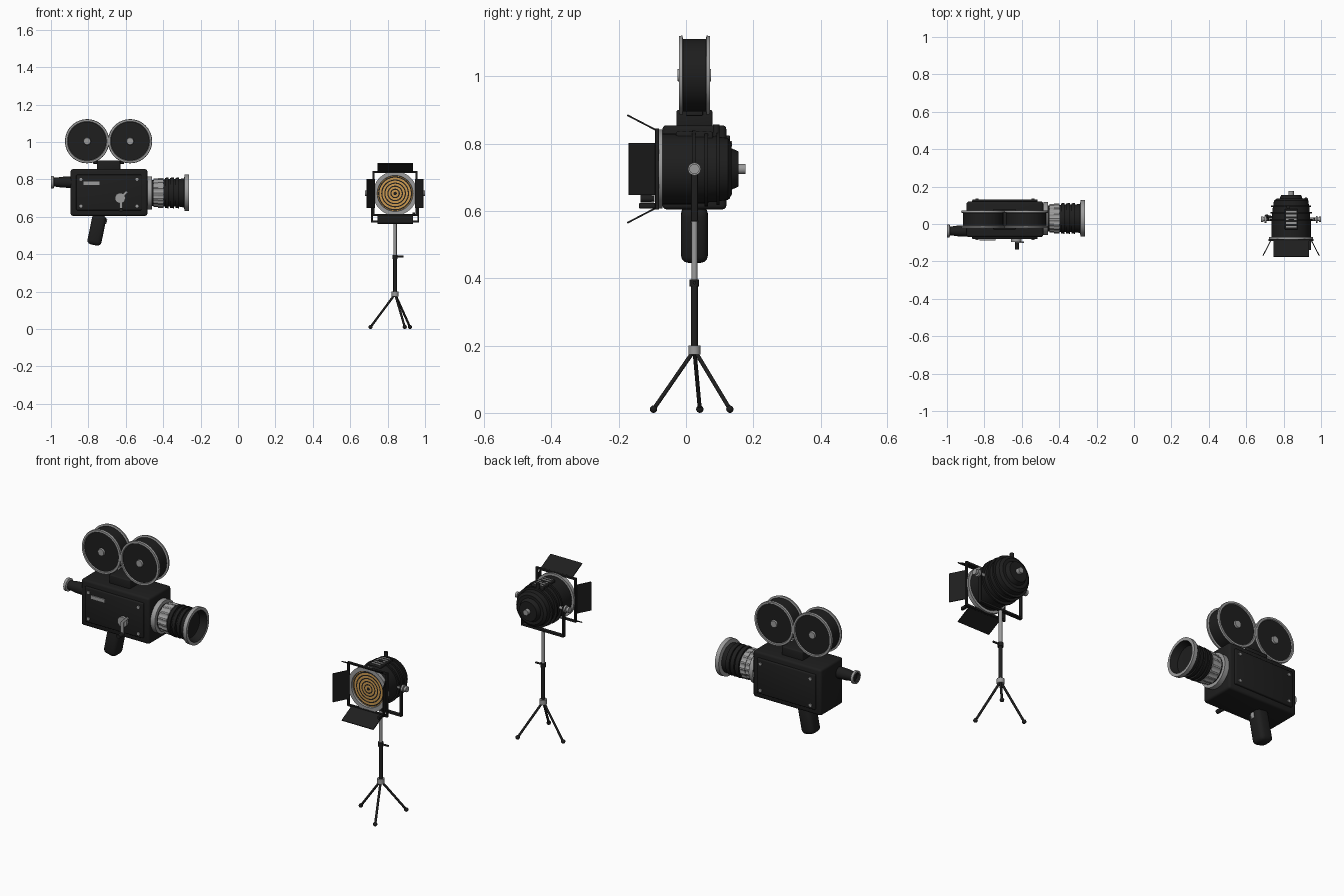
import bpy, bmesh, math
from mathutils import Vector, Matrix

if "Cube" in bpy.data.objects:
    bpy.data.objects.remove(bpy.data.objects["Cube"])


def material(name, rgb):
    m = bpy.data.materials.new(name)
    m.use_nodes = True
    m.diffuse_color = (*rgb, 1)
    m.node_tree.nodes["Principled BSDF"].inputs["Base Color"].default_value = (*rgb, 1)
    return m


BLACK = material("matte black", (0.013, 0.013, 0.013))
SILVER = material("silver metal", (0.33, 0.33, 0.33))
GOLD = material("warm lamp glass", (0.60, 0.32, 0.08))
parts = []


def finish(name, bm, mats):
    bmesh.ops.recalc_face_normals(bm, faces=bm.faces)
    mesh = bpy.data.meshes.new(name)
    bm.to_mesh(mesh)
    bm.free()
    for m in mats:
        mesh.materials.append(m)
    ob = bpy.data.objects.new(name, mesh)
    bpy.context.collection.objects.link(ob)
    parts.append(ob)
    return ob


def box(name, center, size, mat=BLACK, bevel=0.0, rot=(0, "Y")):
    """Bevelled block, turned about one axis."""
    bm = bmesh.new()
    bmesh.ops.create_cube(bm, size=1)
    bmesh.ops.scale(bm, vec=size, verts=bm.verts)
    if bevel:
        bmesh.ops.bevel(bm, geom=bm.edges[:], offset=bevel, segments=3, profile=0.5, affect="EDGES")
    bm.transform(Matrix.Translation(center) @ Matrix.Rotation(rot[0], 4, rot[1]))
    return finish(name, bm, [mat])


def lathe(name, origin, axis, profile, bands=None, mats=(BLACK,), seg=48, knurl=()):
    """Spin (distance, radius) points about an axis; bands picks a material per strip."""
    bm = bmesh.new()
    rings = []
    for i, (t, r) in enumerate(profile):
        ring = []
        for k in range(seg):
            a = math.tau * k / seg
            rr = r * (0.94 if i in knurl and k % 4 > 1 else 1)
            ring.append(bm.verts.new((rr * math.cos(a), rr * math.sin(a), t)))
        rings.append(ring)
    for i in range(len(rings) - 1):
        for k in range(seg):
            n = (k + 1) % seg
            f = bm.faces.new((rings[i][k], rings[i][n], rings[i + 1][n], rings[i + 1][k]))
            f.material_index = bands[i] if bands else 0
    bmesh.ops.remove_doubles(bm, verts=bm.verts, dist=1e-5)
    bm.transform(Matrix.Translation(origin) @ Vector(axis).to_track_quat("Z", "Y").to_matrix().to_4x4())
    return finish(name, bm, mats)


def rod(name, p, q, r, mat=BLACK, r2=None, seg=20):
    d = Vector(q) - Vector(p)
    return lathe(name, p, d, [(0, 0), (0, r), (d.length, r2 or r), (d.length, 0)], None, (mat,), seg)


# ---------------- film camera ----------------
CX, CY, CZ = -0.69, 0.025, 0.73
box("camera_body", (CX, CY, CZ), (0.41, 0.19, 0.25), bevel=0.012)
for side, s in (("front", -1), ("back", 1)):
    y = CY + s * 0.095
    box(side + "_panel", (CX, y, CZ), (0.35, 0.022, 0.19), bevel=0.005)
    for dx in (-0.15, 0.15):
        for dz in (-0.073, 0.07):
            rod(side + "_screw", (CX + dx, y, CZ + dz), (CX + dx, y + s * 0.016, CZ + dz), 0.008, SILVER)
box("name_plate", (-0.783, -0.083, 0.78), (0.085, 0.008, 0.02), SILVER)

# crank on the front panel
rod("crank_boss", (-0.63, -0.075, 0.70), (-0.63, -0.095, 0.70), 0.028, SILVER)
box("crank_arm", (-0.625, -0.098, 0.665), (0.016, 0.008, 0.075), SILVER)
box("crank_lever", (-0.61, -0.098, 0.718), (0.013, 0.008, 0.05), SILVER, rot=(0.8, "Y"))
rod("crank_grip", (-0.625, -0.095, 0.637), (-0.625, -0.135, 0.637), 0.011)

# reels: two dark drums with silver rims and hubs
box("reel_mount", (-0.692, CY, 0.873), (0.125, 0.107, 0.055), bevel=0.006)
for dx in (-0.07, 0.07):
    box("mount_clip", (-0.692 + dx, CY, 0.89), (0.025, 0.05, 0.014), bevel=0.003)
for name, x in (("rear_reel", -0.807), ("fore_reel", -0.577)):
    half = [(0.05, 0), (0.05, 0.018), (0.041, 0.02), (0.041, 0.103), (0.046, 0.106),
            (0.046, 0.116), (0.036, 0.118), (0.034, 0.108)]
    profile = [(-t, r) for t, r in half] + half[::-1]
    strip = [1, 1, 0, 1, 1, 1, 1]
    lathe(name, (x, CY, 1.004), (0, 1, 0), profile, strip + [0] + strip[::-1], (BLACK, SILVER), 64)

# lens barrel with grip rings, flared rim and hollow front
lens = [(0, 0.088), (0.026, 0.088), (0.026, 0.07), (0.034, 0.07), (0.034, 0.076), (0.058, 0.076),
        (0.058, 0.08), (0.088, 0.08), (0.088, 0.072)]
tone = [1, 1, 0, 0, 1, 1, 1, 1]
for t in (0.094, 0.122, 0.150):
    lens += [(t, 0.073), (t, 0.08), (t + 0.02, 0.083), (t + 0.02, 0.074)]
    tone += [0, 0, 0, 0]
lens += [(0.196, 0.078), (0.20, 0.097), (0.222, 0.098), (0.222, 0.082), (0.185, 0.07), (0.18, 0.05), (0.19, 0)]
tone += [0, 1, 1, 1, 0, 0, 0]
lathe("lens", (-0.485, 0.03, 0.728), (1, 0, 0), lens, tone, (BLACK, SILVER), 64, (4, 5, 6, 7))

# viewfinder with silver eyepiece
lathe("viewfinder", (-0.88, -0.037, 0.785), (-1, 0, 0),
      [(0, 0.031), (0.06, 0.029), (0.095, 0.024), (0.103, 0.024), (0.106, 0.034), (0.12, 0.034),
       (0.12, 0.025), (0.108, 0.02), (0.108, 0)],
      [0, 0, 0, 1, 1, 1, 0, 0], (BLACK, SILVER), 32)

# pistol grip and trigger
box("grip", (-0.755, CY, 0.53), (0.076, 0.08, 0.165), bevel=0.022, rot=(0.2, "Y"))
box("trigger", (-0.712, CY, 0.578), (0.022, 0.02, 0.03), SILVER, 0.004, (0.2, "Y"))

# ---------------- studio lamp ----------------
LX, LY, LZ = 0.84, 0.025, 0.725
barrel = [(-0.075, 0.09), (-0.075, 0.105), (0.0, 0.105)]
for t, r in ((0.018, 0.105), (0.055, 0.102), (0.09, 0.098)):
    barrel += [(t, r), (t, r + 0.009), (t + 0.01, r + 0.009), (t + 0.01, r - 0.003)]
barrel += [(0.125, 0.092), (0.135, 0.078), (0.135, 0.062), (0.156, 0.052), (0.156, 0)]
lathe("lamp_barrel", (LX, 0, LZ), (0, 1, 0), barrel)
lathe("rear_knob", (LX, 0.15, LZ), (0, 1, 0), [(0, 0.015), (0.027, 0.015), (0.027, 0)], None, (SILVER,), 24)
lathe("lamp_rim", (LX, 0, LZ), (0, 1, 0),
      [(-0.07, 0.1), (-0.07, 0.118), (-0.09, 0.118), (-0.09, 0.096), (-0.08, 0.094)], None, (SILVER,), 64)

# ribbed glass: alternating warm and dark rings
glass, bands, r = [(-0.082, 0.0)], [], 0.0
for i in range(6):
    for width, tone in ((0.006 if i else 0.009, 0), (0.0103, 1)):
        r += width
        glass.append((-0.082 + 0.02 * r, min(r, 0.097)))
        bands.append(tone)
lathe("ribbed_glass", (LX, 0, LZ), (0, 1, 0), glass, bands, (BLACK, GOLD), 64)

# square frame carrying four barn doors
for s in (-1, 1):
    box("frame_upright", (LX + s * 0.115, -0.086, LZ), (0.011, 0.012, 0.241), bevel=0.002)
    box("frame_rail", (LX, -0.086, LZ + s * 0.115), (0.241, 0.012, 0.011), bevel=0.002)
    box("level_door", (LX, -0.132, LZ + s * 0.138), (0.19, 0.096, 0.005), rot=(-s * 0.48, "X"))
    box("side_door", (LX + s * 0.13, -0.13, LZ), (0.005, 0.09, 0.155), rot=(s * 0.48, "Z"))
    # pivots and yoke arms
    rod("pivot_axle", (LX + s * 0.09, LY, LZ), (LX + s * 0.15, LY, LZ), 0.009, SILVER)
    rod("pivot_washer", (LX + s * 0.132, LY, LZ), (LX + s * 0.142, LY, LZ), 0.019, SILVER)
    rod("pivot_knob", (LX + s * 0.148, LY, LZ), (LX + s * 0.16, LY, LZ), 0.015, SILVER)
    box("yoke_arm", (LX + s * 0.124, LY, 0.653), (0.009, 0.02, 0.166), bevel=0.002)
box("yoke_base", (LX, LY, 0.575), (0.257, 0.02, 0.011), bevel=0.002)
box("door_latch", (LX + 0.1, -0.115, 0.616), (0.014, 0.05, 0.016), bevel=0.003)

# top vents and lug
box("vent_housing", (LX, 0.025, 0.815), (0.07, 0.11, 0.042), bevel=0.005)
for i in range(5):
    box("vent_slot", (LX, -0.015 + i * 0.02, 0.836), (0.056, 0.009, 0.004), SILVER)
rod("top_lug", (LX - 0.015, 0.09, 0.80), (LX - 0.015, 0.09, 0.858), 0.01)

# telescopic stand
rod("upper_pole", (LX, LY, 0.37), (LX, LY, 0.575), 0.009, SILVER)
rod("lower_pole", (LX, LY, 0.19), (LX, LY, 0.38), 0.01)
rod("collar", (LX, LY, 0.375), (LX, LY, 0.397), 0.014)
rod("collar_screw", (LX, LY, 0.387), (LX + 0.045, LY, 0.387), 0.005)
rod("leg_hub", (LX, LY, 0.174), (LX, LY, 0.2), 0.018, SILVER)
for i in range(3):
    a = math.radians(53 + 120 * i)
    foot = Vector((LX + 0.132 * math.cos(a), LY + 0.132 * math.sin(a), 0.011))
    rod("tripod_leg", (LX, LY, 0.187), foot, 0.006)
    bm = bmesh.new()
    bmesh.ops.create_uvsphere(bm, u_segments=16, v_segments=10, radius=0.011,
                              matrix=Matrix.Translation(foot))
    finish("rubber_foot", bm, [BLACK])

# smooth the round parts, keep hard edges
bpy.ops.object.select_all(action="DESELECT")
for ob in parts:
    ob.select_set(True)
bpy.context.view_layer.objects.active = parts[0]
bpy.ops.object.shade_smooth_by_angle(angle=math.radians(35))
